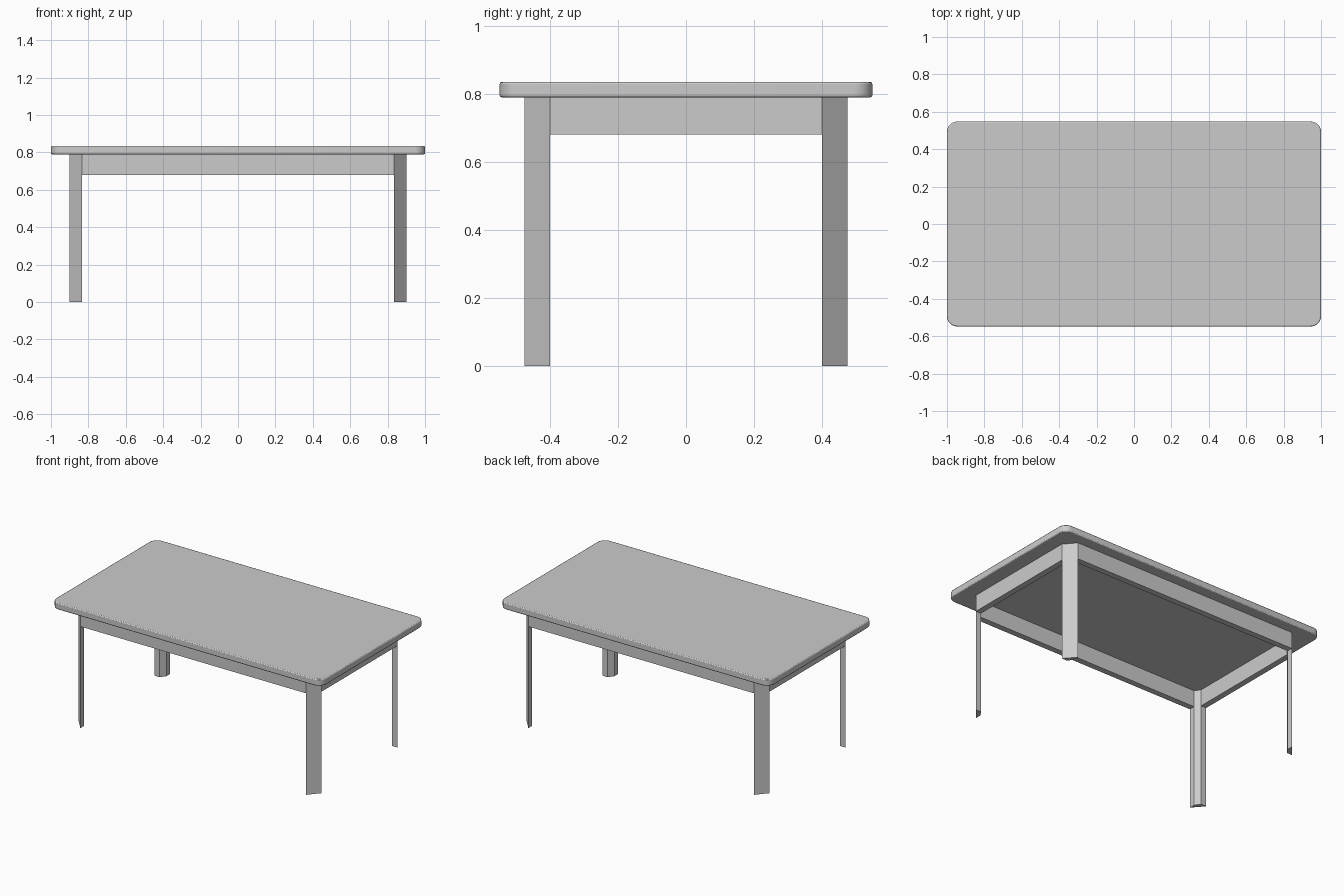
import bpy, bmesh

if "Cube" in bpy.data.objects:
    bpy.data.objects.remove(bpy.data.objects["Cube"])

X, Y = 0.90, 0.475        # outer faces of the frame
CX, CY = 0.835, 0.40      # where the corner cuts begin
T = 0.04                  # rail thickness
TOP, RAIL = 0.79, 0.68    # underside of top, underside of rails


def prism(name, points, z0, z1):
    """Extrude an outline upward into a closed solid."""
    bm = bmesh.new()
    face = bm.faces.new([bm.verts.new((x, y, z0)) for x, y in points])
    ret = bmesh.ops.extrude_face_region(bm, geom=[face])
    verts = [v for v in ret["geom"] if isinstance(v, bmesh.types.BMVert)]
    bmesh.ops.translate(bm, verts=verts, vec=(0, 0, z1 - z0))
    bmesh.ops.recalc_face_normals(bm, faces=bm.faces)
    mesh = bpy.data.meshes.new(name)
    bm.to_mesh(mesh)
    bm.free()
    obj = bpy.data.objects.new(name, mesh)
    bpy.context.collection.objects.link(obj)
    return obj


def rect(x0, x1, y0, y1):
    return [(x0, y0), (x1, y0), (x1, y1), (x0, y1)]


# Table top: rounded corners, then a slightly eased rim
top = prism("table_top", rect(-1, 1, -0.548, 0.548), TOP, 0.835)
bm = bmesh.new()
bm.from_mesh(top.data)
uprights = [e for e in bm.edges if abs(e.verts[0].co.z - e.verts[1].co.z) > 0.01]
bmesh.ops.bevel(bm, geom=uprights, offset=0.055, segments=6, profile=0.5, affect='EDGES')
bm.to_mesh(top.data)
bm.free()
ease = top.modifiers.new("eased_rim", 'BEVEL')
ease.width = 0.006
ease.segments = 2
ease.limit_method = 'ANGLE'
ease.angle_limit = 1.0
bpy.context.view_layer.objects.active = top
top.select_set(True)
bpy.ops.object.shade_smooth_by_angle(angle=0.6)

# Legs: diagonal slabs across the frame corners
profile = [(CX, Y), (X, CY), (X - T, CY), (CX, Y - T)]
for sy, side in ((-1, "front"), (1, "back")):
    for sx, hand in ((-1, "left"), (1, "right")):
        prism(f"{side}_{hand}_leg", [(x * sx, y * sy) for x, y in profile], 0, TOP)

# Rails between the legs
for s, a, b in ((-1, "front", "left"), (1, "back", "right")):
    prism(f"{a}_rail", rect(-CX, CX, s * Y, s * (Y - T)), RAIL, TOP)
    prism(f"{b}_rail", rect(s * X, s * (X - T), -CY, CY), RAIL, TOP)
